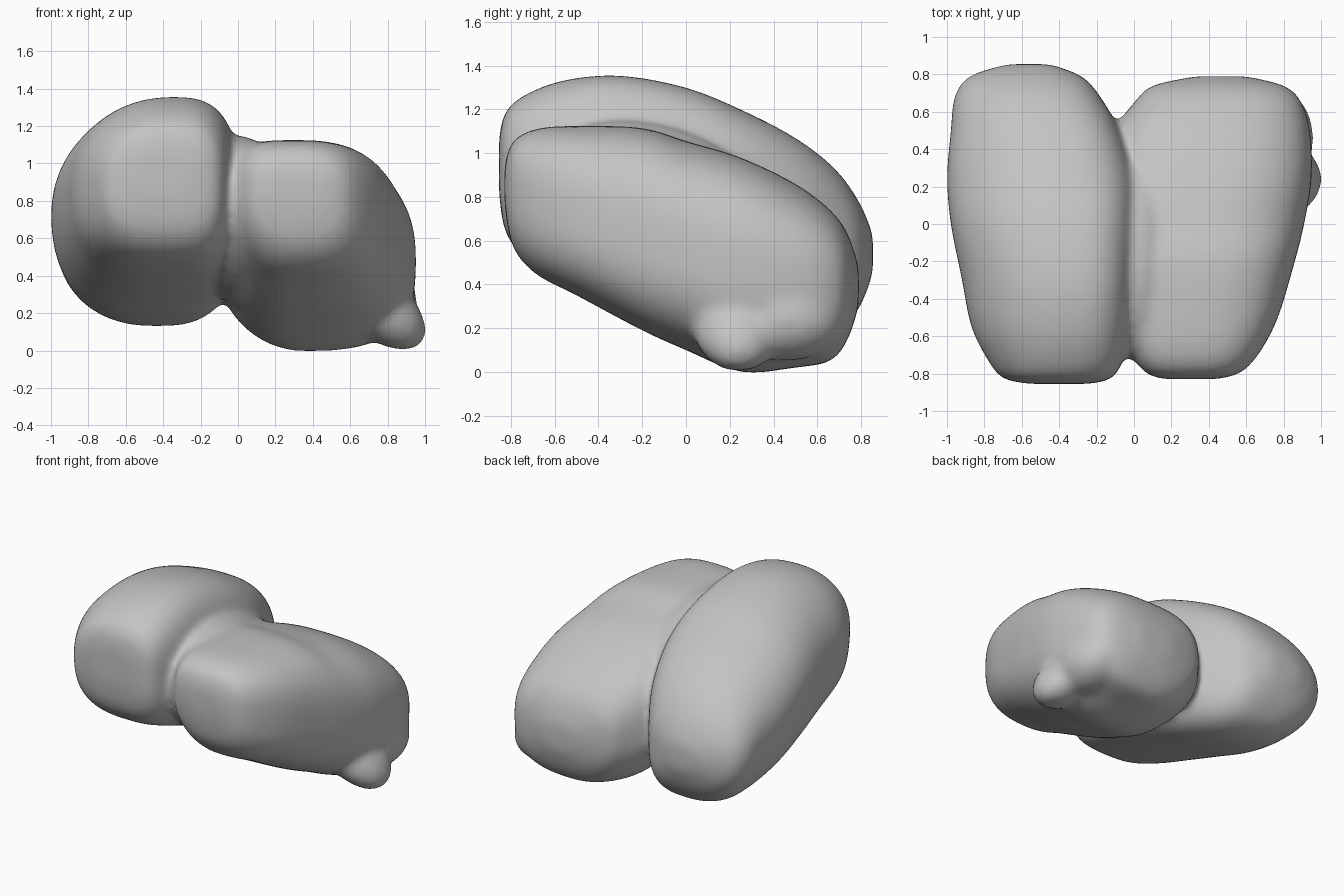
import bpy, bmesh, math
from mathutils import Euler, Matrix, Vector

old = bpy.data.objects.get("Cube")
if old:
    bpy.data.objects.remove(old)

# Single stone colour
rock = bpy.data.materials.new("grey rock")
rock.use_nodes = True
grey = (0.55, 0.55, 0.55, 1)
rock.diffuse_color = grey
rock.node_tree.nodes["Principled BSDF"].inputs["Base Color"].default_value = grey

SEGMENTS = 64
STEPS = 5


def section(bm, row, powers):
    """Ring with its own radius and roundness in each quadrant."""
    y, x0, xc, x1, z0, zm, z1 = row
    ring = []
    for i in range(SEGMENTS):
        a = math.tau * i / SEGMENTS
        c, s = math.cos(a), math.sin(a)
        p = 2 / powers[i * 4 // SEGMENTS]
        rx = x1 - xc if c > 0 else xc - x0
        rz = z1 - zm if s > 0 else zm - z0
        ring.append(bm.verts.new((xc + math.copysign(abs(c) ** p, c) * rx, y,
                                  zm + math.copysign(abs(s) ** p, s) * rz)))
    return ring


def spline(rows):
    """Smooth the section list with a Catmull-Rom curve."""
    pts = [Vector(r) for r in rows]
    pts = [pts[0]] + pts + [pts[-1]]
    for a, b, c, d in zip(pts, pts[1:], pts[2:], pts[3:]):
        for k in range(STEPS):
            t = k / STEPS
            yield b + ((c - a) * t + (2 * a - 5 * b + 4 * c - d) * t ** 2
                       + (3 * b - a - 3 * c + d) * t ** 3) / 2
    yield pts[-1]


def lobe(bm, rows, front, back):
    """Loft the sections, blending roundness from front to back, and close the ends."""
    front, back = Vector(front), Vector(back)
    path = list(spline(rows))
    rings = [section(bm, row, front.lerp(back, k / len(path)))
             for k, row in enumerate(path)]
    for a, b in zip(rings, rings[1:]):
        for i in range(SEGMENTS):
            j = (i + 1) % SEGMENTS
            bm.faces.new((a[i], a[j], b[j], b[i]))
    bm.faces.new(rings[0][::-1])
    bm.faces.new(rings[-1])


def bump(bm, centre, size, tilt=(0, 0, 0)):
    turn = Euler([math.radians(t) for t in tilt]).to_matrix().to_4x4()
    m = Matrix.Translation(centre) @ turn @ Matrix.Diagonal(Vector(size).to_4d())
    bmesh.ops.create_icosphere(bm, subdivisions=4, radius=1, matrix=m)


bm = bmesh.new()

# Large lobe on the right: y, outer/widest/inner x, low/widest/high z
lobe(bm, [
    (-.855, -.56, -.4, -.24, .82, .96, 1.07),
    (-.825, -.70, -.4, -.12, .64, .93, 1.19),
    (-.73, -.78, -.38, -.06, .52, .91, 1.27),
    (-.55, -.87, -.36, -.02, .44, .87, 1.335),
    (-.3, -.92, -.35, 0, .35, .84, 1.355),
    (0, -.98, -.36, .01, .25, .80, 1.30),
    (.25, -1.0, -.4, 0, .17, .73, 1.20),
    (.5, -.98, -.45, -.08, .13, .65, 1.07),
    (.68, -.96, -.5, -.18, .17, .57, .93),
    (.79, -.88, -.55, -.28, .29, .53, .78),
    (.855, -.68, -.57, -.45, .45, .54, .63),
], (3.0, 2.1, 3.0, 3.4), (2.8, 2.1, 1.9, 3.4))

# Small lobe on the left
lobe(bm, [
    (-.83, .16, .3, .44, .77, .85, .94),
    (-.795, .06, .3, .57, .58, .82, 1.05),
    (-.69, -.01, .3, .67, .45, .78, 1.11),
    (-.5, -.06, .3, .77, .35, .72, 1.125),
    (-.2, -.1, .3, .86, .19, .62, 1.115),
    (0, -.12, .3, .91, .1, .57, 1.055),
    (.25, -.12, .35, .95, 0, .5, .98),
    (.5, -.1, .35, .94, .02, .45, .86),
    (.66, .01, .42, .89, .05, .42, .74),
    (.74, .1, .45, .8, .15, .4, .63),
    (.79, .33, .45, .6, .3, .4, .48),
], (3.0, 3.6, 2.0, 3.0), (2.3, 3.2, 2.0, 2.8))

# Neck filling the crease
bump(bm, (.02, -.12, .69), (.22, .64, .42), (-22, 0, 0))

# Knob and low swelling on the outer flank
bump(bm, (.73, .24, .25), (.33, .22, .17), (0, 40, 0))
bump(bm, (.77, .46, .24), (.19, .26, .19))

bmesh.ops.recalc_face_normals(bm, faces=bm.faces)
mesh = bpy.data.meshes.new("two_lobed_rock")
bm.to_mesh(mesh)
bm.free()
mesh.materials.append(rock)
body = bpy.data.objects.new("two_lobed_rock", mesh)
bpy.context.collection.objects.link(body)

# Fuse the lobes into one skin and soften the joins
fuse = body.modifiers.new("fuse", "REMESH")
fuse.mode = "VOXEL"
fuse.voxel_size = 0.02
fuse.use_smooth_shade = True
soften = body.modifiers.new("soften", "SMOOTH")
soften.factor = 0.5
soften.iterations = 24
